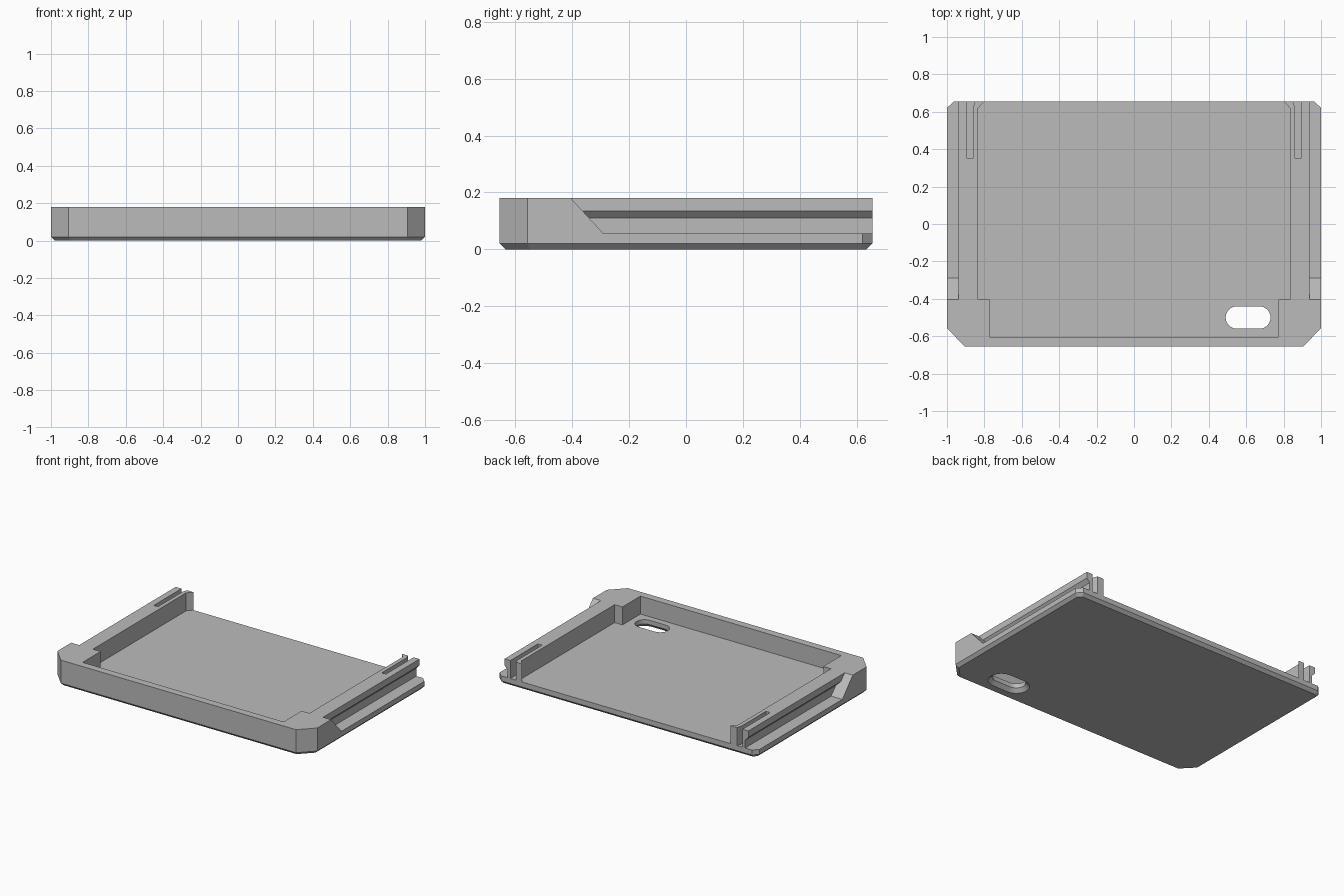
import bpy, bmesh, math

if "Cube" in bpy.data.objects:
    bpy.data.objects.remove(bpy.data.objects["Cube"], do_unlink=True)

HEIGHT, FLOOR, BACK = 0.18, 0.055, 0.655
OVER = 0.3  # cutters overshoot the body

grey = bpy.data.materials.new("plain grey")
grey.use_nodes = True
grey.diffuse_color = (0.5, 0.5, 0.5, 1)
grey.node_tree.nodes["Principled BSDF"].inputs["Base Color"].default_value = (0.5, 0.5, 0.5, 1)


def loft(name, *rings, bottom_bevel=0):
    """Closed solid through matching rings of points."""
    bm = bmesh.new()
    loops = [[bm.verts.new(p) for p in ring] for ring in rings]
    bottom = bm.faces.new(loops[0])
    bm.faces.new(loops[-1])
    for a, b in zip(loops, loops[1:]):
        for i in range(len(a)):
            j = (i + 1) % len(a)
            bm.faces.new((a[i], a[j], b[j], b[i]))
    bmesh.ops.recalc_face_normals(bm, faces=bm.faces)
    if bottom_bevel:
        bmesh.ops.bevel(bm, geom=list(bottom.edges), offset=bottom_bevel,
                        segments=1, affect='EDGES')
    mesh = bpy.data.meshes.new(name)
    bm.to_mesh(mesh)
    bm.free()
    mesh.materials.append(grey)
    obj = bpy.data.objects.new(name, mesh)
    bpy.context.collection.objects.link(obj)
    return obj


def at_height(points, z):
    return [(x, y, z) for x, y in points]


def mirrored(half):
    """Complete a right-hand outline with its mirror image."""
    return half + [(-x, y) for x, y in reversed(half)]


def cut(target, cutter):
    cutter.hide_render = True
    mod = target.modifiers.new(cutter.name, 'BOOLEAN')
    mod.operation, mod.solver, mod.object = 'DIFFERENCE', 'EXACT', cutter
    bpy.context.view_layer.objects.active = target
    bpy.ops.object.modifier_apply(modifier=mod.name)
    bpy.data.objects.remove(cutter, do_unlink=True)


# Outer body with clipped corners and a chamfered underside
outline = mirrored([(0.905, -BACK), (1, -0.557), (1, 0.62), (0.965, BACK)])
tray = loft("tray_body", at_height(outline, 0), at_height(outline, HEIGHT),
            bottom_bevel=0.02)

# Central pocket, open at the back, with latch bumps at the rail ends
pocket = mirrored([(0.773, -0.603), (0.773, -0.405), (0.833, -0.405),
                   (0.833, 0.62), (0.802, BACK), (0.802, BACK + OVER)])
cut(tray, loft("pocket_cutter", at_height(pocket, FLOOR), at_height(pocket, OVER)))

# Side ledges with an undercut rail and a sloping front end
section = [(0.914, FLOOR), (1.1, FLOOR), (1.1, OVER), (0.938, OVER),
           (0.938, 0.135), (0.914, 0.11)]
for side, s in (("left", 1), ("right", -1)):
    front = [(s * x, -0.29 - 0.92 * (z - FLOOR), z) for x, z in section]
    rear = [(s * x, BACK + OVER, z) for x, z in section]
    cut(tray, loft(side + "_ledge_cutter", front, rear))

    # Slot that frees the springy latch arm
    slot = [(s * x, y) for x, y in ((0.861, 0.35), (0.893, 0.35), (0.893, BACK + OVER),
                                    (0.85, BACK + OVER), (0.85, BACK), (0.861, 0.62))]
    cut(tray, loft(side + "_slot_cutter", at_height(slot, FLOOR), at_height(slot, OVER)))


# Rounded opening through the floor, flared underneath
def stadium(radius, z, steps=16):
    ring = []
    for end, start in ((0.67, -math.pi / 2), (0.55, math.pi / 2)):
        for i in range(steps + 1):
            a = start + math.pi * i / steps
            ring.append((end + radius * math.cos(a), -0.5 + radius * math.sin(a), z))
    return ring


cut(tray, loft("opening_cutter", stadium(0.095, -0.01), stadium(0.06, 0.025),
               stadium(0.06, 0.1)))

# Flat faces, with only the rounded opening shaded smooth
bpy.ops.object.select_all(action='DESELECT')
tray.select_set(True)
bpy.context.view_layer.objects.active = tray
bpy.ops.object.shade_smooth_by_angle(angle=math.radians(25))
